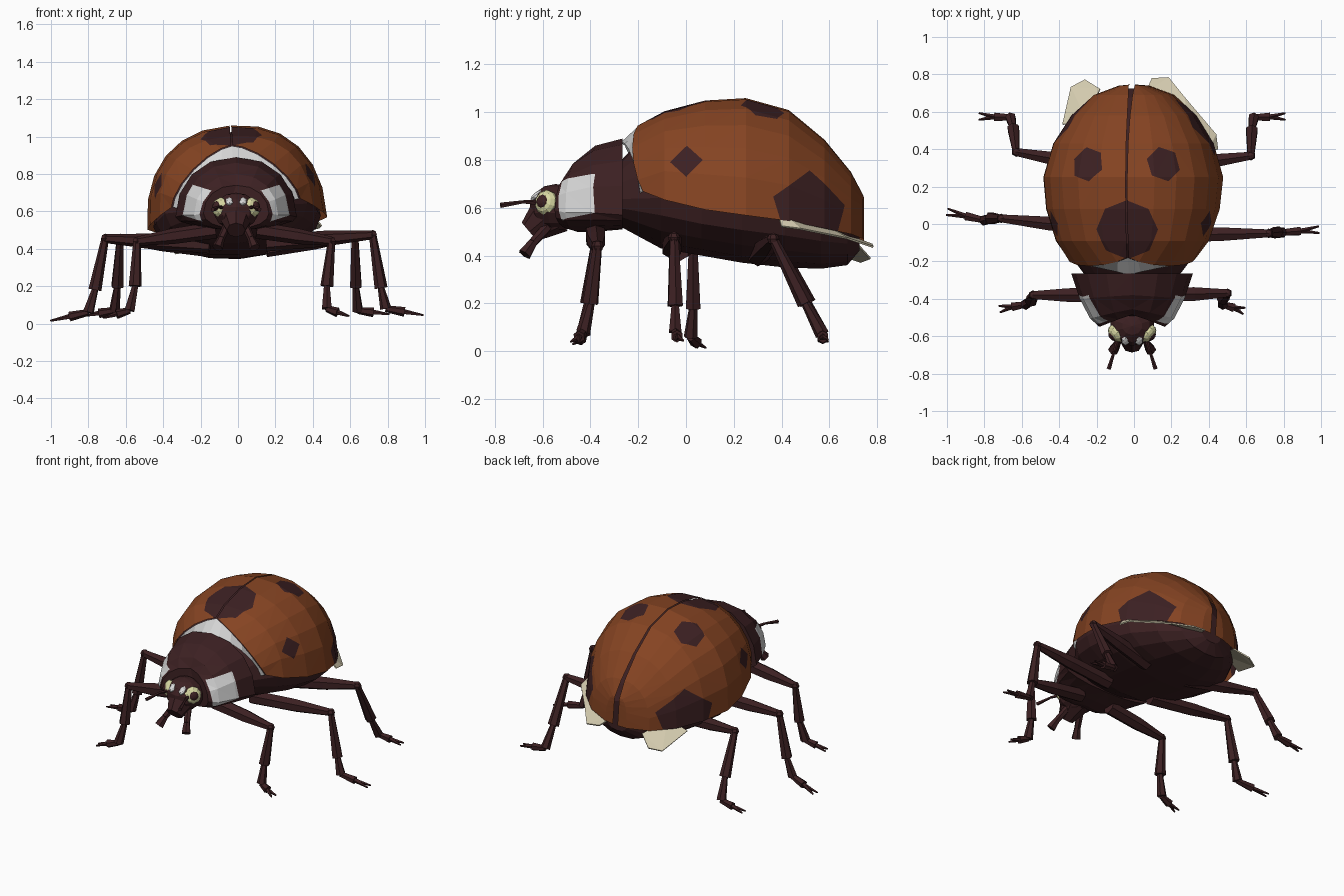
import bpy, bmesh, math
from math import sin, cos, pi
from mathutils import Vector, Matrix

cube = bpy.data.objects.get("Cube")
if cube:
    bpy.data.objects.remove(cube, do_unlink=True)


def material(name, rgb):
    m = bpy.data.materials.new(name)
    m.use_nodes = True
    col = (*rgb, 1)
    m.diffuse_color = col
    bsdf = next(n for n in m.node_tree.nodes if n.type == 'BSDF_PRINCIPLED')
    bsdf.inputs["Base Color"].default_value = col
    bsdf.inputs["Roughness"].default_value = 0.8
    return m


DARK = material("dark brown", (.045, .0145, .016))
ORANGE = material("burnt orange", (.235, .057, .016))
WHITE = material("off white", (.68, .68, .68))
CREAM = material("wing cream", (.66, .6, .43))
YELLOW = material("eye yellow", (.68, .68, .36))


def finish(name, bm, *mats):
    me = bpy.data.meshes.new(name)
    bm.to_mesh(me)
    bm.free()
    ob = bpy.data.objects.new(name, me)
    for m in mats:
        me.materials.append(m)
    bpy.context.collection.objects.link(ob)
    return ob


def loft(bm, rings, closed=True):
    """Skin a row of rings; closed rings also get end caps."""
    rows = [[bm.verts.new(p) for p in r] for r in rings]
    n = len(rows[0])
    for a, b in zip(rows, rows[1:]):
        for k in range(n if closed else n - 1):
            j = (k + 1) % n
            bm.faces.new((a[k], a[j], b[j], b[k]))
    if closed:
        bm.faces.new(rows[0])
        bm.faces.new(rows[-1])


def section(y, w, top, mid, low, n=16, lean=0):
    """Closed ring: domed above mid, shallow below it."""
    pts = []
    for k in range(n):
        a = 2 * pi * k / n
        s, c = sin(a), cos(a)
        x = w * math.copysign(abs(s) ** .9, s)
        pts.append((x, y + lean * abs(s), mid + c * (top - mid if c > 0 else mid - low)))
    return pts


def half_arch(side, y, w, top, mid, gap=0., scoop=0., bend=.88, lean=0., n=6):
    """Open quarter arch; scoop pushes the shoulder forward, bend flattens it."""
    pts = []
    for k in range(n + 1):
        a = pi / 2 * k / n
        x = gap + (w - gap) * sin(a) ** bend
        z = mid + (top - mid) * max(cos(a), 0) ** bend
        pts.append((side * x, y + lean * sin(a) - scoop * sin(2 * a), z))
    return pts


def outward(bm, centre):
    bm.normal_update()
    for f in bm.faces:
        if f.normal.dot(f.calc_center_median() - Vector(centre)) < 0:
            f.normal_flip()


def cut_spot(bm, centre, axis, radius, sides, turn, index):
    """Cut a regular polygon into the surface and recolour the inside."""
    c, d = Vector(centre), Vector(axis).normalized()
    u = d.cross(Vector((0, 1, 0))).normalized()
    v = d.cross(u)
    inner = radius * cos(pi / sides)
    normals = [u * cos(turn + 2 * pi * k / sides) + v * sin(turn + 2 * pi * k / sides)
               for k in range(sides)]

    def near(f):
        return f.normal.dot(d) > .05 and (f.calc_center_median() - c).length < radius + .2
    for nrm in normals:
        faces = [f for f in bm.faces if near(f)]
        geom = set(faces)
        for f in faces:
            geom.update(f.edges)
            geom.update(f.verts)
        bmesh.ops.bisect_plane(bm, geom=list(geom), dist=1e-5, plane_co=c + nrm * inner, plane_no=nrm)
    bm.normal_update()
    for f in bm.faces:
        off = f.calc_center_median() - c
        if near(f) and all(off.dot(nrm) < inner for nrm in normals):
            f.material_index = index


def segment(bm, p, q, r1, r2, sides=6):
    p, q = Vector(p), Vector(q)
    d = q - p
    mat = Matrix.Translation((p + q) / 2) @ d.to_track_quat('Z', 'Y').to_matrix().to_4x4()
    bmesh.ops.create_cone(bm, cap_ends=True, segments=sides, radius1=r1, radius2=r2,
                          depth=d.length, matrix=mat)


def ball(bm, centre, size, facing=(0, 0, 1), u=10, v=7):
    q = Vector(facing).to_track_quat('Z', 'Y').to_matrix().to_4x4()
    bmesh.ops.create_uvsphere(bm, u_segments=u, v_segments=v, radius=1,
                              matrix=Matrix.Translation(centre) @ q @ Matrix.Diagonal((*size, 1)))


# The abdomen group leans a little to one side
ROLL = (Matrix.Translation((-.005, 0, .55)) @ Matrix.Rotation(math.radians(-4), 4, 'Y')
        @ Matrix.Translation((0, 0, -.55)))

# Wing cases: y, half width, top, rim, seam gap
case = [(-.09, .41, 1.005, .605, .004), (.08, .465, 1.05, .56, .004),
        (.25, .482, 1.06, .535, .004), (.43, .43, 1.01, .515, .005),
        (.58, .335, .885, .49, .007), (.69, .215, .75, .475, .011), (.74, .08, .655, .465, .016)]
front_rim = (-.18, .345, .955, .645, .004, .045, 1.35)
rear_end = (.745, .017, .64, .465, .016)
bm = bmesh.new()
for s in (-1, 1):
    loft(bm, [half_arch(s, *station) for station in [front_rim, *case, rear_end]], False)
bmesh.ops.triangulate(bm, faces=bm.faces[:])
outward(bm, (0, .25, .55))
cut_spot(bm, (0, -.03, 1.0), (0, -.25, 1), .165, 8, .39, 1)
for s in (-1, 1):
    cut_spot(bm, (s * .205 - .01, .32, 1.0), (s * .4, .1, 1), .095, 6, .2, 1)
    cut_spot(bm, (s * .42, 0, .77), (s, -.15, .2), .07, 4, pi / 4, 1)
    cut_spot(bm, (s * .4, .535, .555), (s, .35, .1), .185, 5, s * pi / 5 + (pi if s < 0 else 0), 1)
bm.transform(ROLL)
finish("wing_cases", bm, ORANGE, DARK)

# Dark abdomen filling the cases and bulging below
bm = bmesh.new()
lows = (.43, .4, .37, .35, .345, .36, .42)
rings = [section(-.29, .24, .78, .62, .53)]
rings += [section(y - .015, w * .93, t - .035, m + .01, low)
          for (y, w, t, m, gap), low in zip(case, lows)]
loft(bm, rings)
bmesh.ops.recalc_face_normals(bm, faces=bm.faces[:])
bm.transform(ROLL)
finish("abdomen", bm, DARK)

# Pale collar between the shield and the wing cases
bm = bmesh.new()
for s in (-1, 1):
    loft(bm, [half_arch(s, -.272, .315, .875, .64, 0, .01, 1.2, .08),
              half_arch(s, -.18, .338, .951, .645, 0, .043, 1.35)], False)
outward(bm, (0, 0, .6))
bm.transform(ROLL)
finish("collar", bm, WHITE)

# Shield behind the head with a pale patch on each front corner
bm = bmesh.new()
loft(bm, [section(-.265, .325, .89, .57, .51), section(-.38, .28, .86, .58, .5, lean=-.02),
          section(-.455, .225, .8, .58, .5, lean=-.05), section(-.485, .175, .74, .59, .51, lean=-.065)])
bmesh.ops.triangulate(bm, faces=bm.faces[:])
bmesh.ops.recalc_face_normals(bm, faces=bm.faces[:])
for s in (-1, 1):
    cut_spot(bm, (s * .225, -.46, .65), (s * .8, -.5, .25), .122, 4, 0, 1)
bm.transform(Matrix.Translation((-.01, 0, 0)))
finish("shield", bm, DARK, WHITE)

# Head with snout, feelers and mouth palps
bm = bmesh.new()
ball(bm, (-.01, -.545, .6), (.125, .11, .1))
segment(bm, (-.01, -.56, .58), (-.01, -.655, .5), .1, .05, 8)
finish("head", bm, DARK)
bm = bmesh.new()
for s in (-1, 1):
    x = -.01
    segment(bm, (x + s * .07, -.6, .62), (x + s * .095, -.68, .625), .012, .008, 5)
    segment(bm, (x + s * .095, -.68, .625), (x + s * .125, -.775, .61), .007, .012, 5)
    segment(bm, (x + s * .05, -.58, .52), (x + s * .08, -.64, .455), .022, .02)
    segment(bm, (x + s * .08, -.64, .455), (x + s * .1, -.675, .405), .02, .03)
finish("feelers_and_palps", bm, DARK)

# Eyes: yellow rim, dark pupil, pale brow mark
rims, pupils, brows = bmesh.new(), bmesh.new(), bmesh.new()
for s in (-1, 1):
    look = Vector((s * .75, -.6, .2)).normalized()
    c = Vector((-.01 + s * .085, -.585, .622))
    ball(rims, c, (.054, .054, .036), look)
    ball(pupils, c + look * .02, (.032, .032, .023), look)
    ball(brows, (-.01 + s * .036, -.622, .653), (.022, .034, .014), (0, -.6, .8), 6, 5)
finish("eye_rims", rims, YELLOW)
finish("pupils", pupils, DARK)
finish("brow_marks", brows, WHITE)

# Legs: hip, knee, ankle, heel, toe
legs = {
    "front_left_leg": [(.1, -.38, .5), (.5, -.37, .44), (.475, -.4, .2), (.475, -.43, .08), (.59, -.465, .04)],
    "front_right_leg": [(-.12, -.38, .5), (-.54, -.38, .44), (-.55, -.41, .2), (-.58, -.43, .07), (-.72, -.455, .03)],
    "middle_left_leg": [(.15, -.06, .43), (.72, -.05, .475), (.765, -.045, .19), (.79, -.045, .08), (.99, -.03, .045)],
    "middle_right_leg": [(-.15, -.03, .42), (-.71, .03, .455), (-.765, .03, .18), (-.8, .02, .06), (-1, .065, .015)],
    "rear_left_leg": [(.15, .3, .4), (.625, .365, .47), (.63, .5, .2), (.64, .57, .07), (.81, .575, .05)],
    "rear_right_leg": [(-.15, .3, .4), (-.63, .385, .455), (-.645, .51, .2), (-.66, .57, .07), (-.83, .575, .04)],
}
for name, path in legs.items():
    hip, knee, ankle, heel, toe = map(Vector, path)
    bm = bmesh.new()
    mid = hip.lerp(knee, .55)
    segment(bm, hip, mid, .045, .042)
    segment(bm, mid, knee, .042, .024)
    ball(bm, knee, (.026, .026, .026), u=6, v=4)
    segment(bm, knee, ankle, .02, .035)
    segment(bm, ankle, heel, .018, .03)
    pad = heel.lerp(toe, .5)
    segment(bm, heel, pad, .018, .026)
    side = (toe - pad).cross(Vector((0, 0, 1))).normalized() * .018
    for k in (-1, 1):
        segment(bm, pad, toe + side * k, .014, .005, 5)
    finish(name, bm, DARK)

# Flight wing tips draped out from under the cases at the back
wings = {
    "left_wing_tip": [(.45, .4, .525), (.44, .48, .515), (.27, .68, .475), (.185, .785, .44),
                      (.095, .78, .45), (.06, .7, .48), (.3, .5, .57), (.39, .38, .6)],
    "right_wing_tip": [(-.38, .53, .44), (-.335, .73, .37), (-.26, .77, .385), (-.18, .72, .44),
                       (-.25, .55, .5)],
}
for name, pts in wings.items():
    bm = bmesh.new()
    bm.faces.new([bm.verts.new(p) for p in pts])
    bmesh.ops.triangulate(bm, faces=bm.faces[:])
    ob = finish(name, bm, CREAM)
    ob.modifiers.new("thickness", 'SOLIDIFY').thickness = .008
